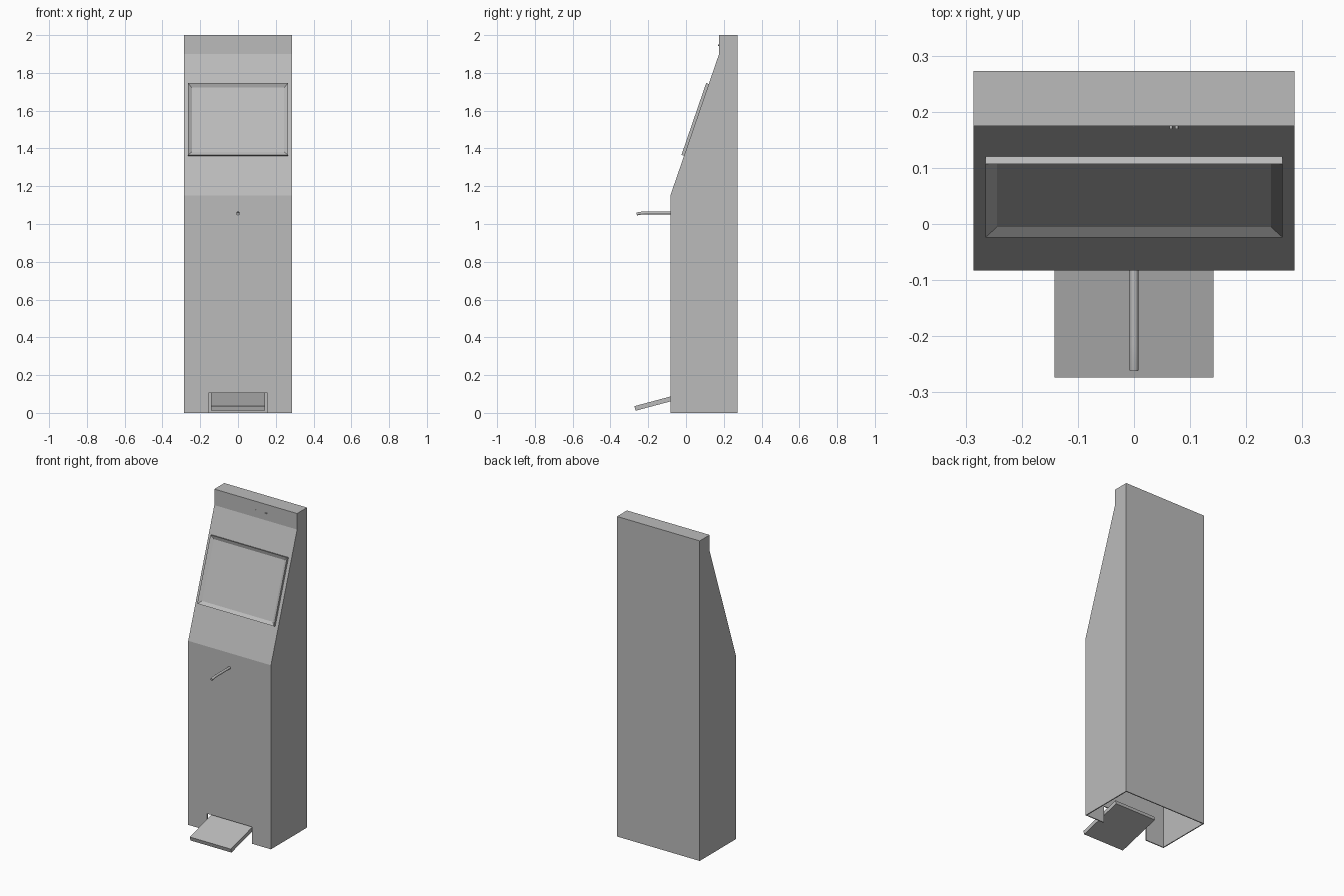
import bpy, bmesh, math
from mathutils import Matrix, Vector

cube = bpy.data.objects.get("Cube")
if cube:
    bpy.data.objects.remove(cube)

grey = bpy.data.materials.new("light grey")
grey.use_nodes = True
colour = (0.5, 0.5, 0.5, 1)
grey.diffuse_color = colour
grey.node_tree.nodes["Principled BSDF"].inputs["Base Color"].default_value = colour

HALF_W, FRONT, BACK = 0.286, -0.083, 0.273
LOW, HIGH, TOP_FRONT = 1.15, 1.9, 0.175


def finish(name, bm, matrix=Matrix()):
    bmesh.ops.recalc_face_normals(bm, faces=bm.faces)
    mesh = bpy.data.meshes.new(name)
    bm.to_mesh(mesh)
    bm.free()
    mesh.materials.append(grey)
    obj = bpy.data.objects.new(name, mesh)
    obj.matrix_world = matrix
    bpy.context.collection.objects.link(obj)
    return obj


def box(name, size, matrix):
    bm = bmesh.new()
    bmesh.ops.create_cube(bm, size=1)
    bmesh.ops.scale(bm, vec=size, verts=bm.verts)
    return finish(name, bm, matrix)


def rod(name, radius, length, centre):
    bm = bmesh.new()
    bmesh.ops.create_cone(bm, cap_ends=True, segments=16, radius1=radius,
                          radius2=radius, depth=length)
    return finish(name, bm, Matrix.Translation(centre) @ Matrix.Rotation(math.pi / 2, 4, 'X'))


# Cabinet: side profile extruded across, open underneath
profile = [(FRONT, 0), (FRONT, LOW), (TOP_FRONT, HIGH), (TOP_FRONT, 2), (BACK, 2), (BACK, 0)]
bm = bmesh.new()
side = bm.faces.new([bm.verts.new((-HALF_W, y, z)) for y, z in profile])
extruded = bmesh.ops.extrude_face_region(bm, geom=[side])["geom"]
bmesh.ops.translate(bm, vec=(2 * HALF_W, 0, 0),
                    verts=[v for v in extruded if isinstance(v, bmesh.types.BMVert)])
bmesh.ops.recalc_face_normals(bm, faces=bm.faces)
bmesh.ops.delete(bm, geom=[f for f in bm.faces if f.normal.z < -0.9], context='FACES_ONLY')
cabinet = finish("cabinet", bm)
shell = cabinet.modifiers.new("sheet", 'SOLIDIFY')
shell.thickness = 0.006
shell.offset = -1
shell.use_even_offset = True

# Pedal opening in the front sheet
cutter = box("pedal_opening_cutter", (0.31, 0.06, 0.21), Matrix.Translation((0, FRONT, 0)))
cutter.hide_render = True
cutter.hide_set(True)
cut = cabinet.modifiers.new("opening", 'BOOLEAN')
cut.object = cutter
cut.solver = 'EXACT'

# Foot pedal, tilted down towards the front
box("foot_pedal", (0.284, 0.29, 0.025),
    Matrix.Translation((0, -0.13, 0.061)) @ Matrix.Rotation(math.radians(15), 4, 'X'))

# Screen frame, lying on the sloped panel
slope = Vector((0, TOP_FRONT - FRONT, HIGH - LOW)).normalized()
normal = Vector((1, 0, 0)).cross(slope)
z_mid = 1.551
y_mid = FRONT + (z_mid - LOW) * (TOP_FRONT - FRONT) / (HIGH - LOW)
panel = Matrix((Vector((1, 0, 0)), slope, normal)).transposed().to_4x4()
panel.translation = (0, y_mid, z_mid)
bm = bmesh.new()
outer = bm.faces.new([bm.verts.new((sx * 0.265, sy * 0.201, 0))
                      for sx, sy in ((-1, -1), (1, -1), (1, 1), (-1, 1))])
raised = bmesh.ops.extrude_face_region(bm, geom=[outer])["geom"]
bmesh.ops.translate(bm, vec=(0, 0, 0.0145),
                    verts=[v for v in raised if isinstance(v, bmesh.types.BMVert)])
front = next(f for f in raised if isinstance(f, bmesh.types.BMFace))
bmesh.ops.inset_individual(bm, faces=[front], thickness=0.029)
bmesh.ops.translate(bm, vec=(0, 0, -0.0125), verts=front.verts)
finish("screen_frame", bm, panel)

# Dispenser spout with a drooping tip
curve = bpy.data.curves.new("spout", 'CURVE')
curve.dimensions = '3D'
curve.bevel_depth = 0.008
curve.bevel_resolution = 3
curve.use_fill_caps = True
path = curve.splines.new('POLY')
points = [(FRONT + 0.01, 1.059), (-0.215, 1.059), (-0.24, 1.057), (-0.261, 1.053)]
path.points.add(len(points) - 1)
for point, (y, z) in zip(path.points, points):
    point.co = (0, y, z, 1)
curve.materials.append(grey)
spout = bpy.data.objects.new("spout", curve)
bpy.context.collection.objects.link(spout)

# Camera dots on the top band
for i, x in enumerate((0.066, 0.076)):
    rod(f"sensor_{i + 1}", 0.003, 0.008, (x, TOP_FRONT - 0.002, 1.946))
rod("indicator", 0.002, 0.004, (0, TOP_FRONT, 1.946))
